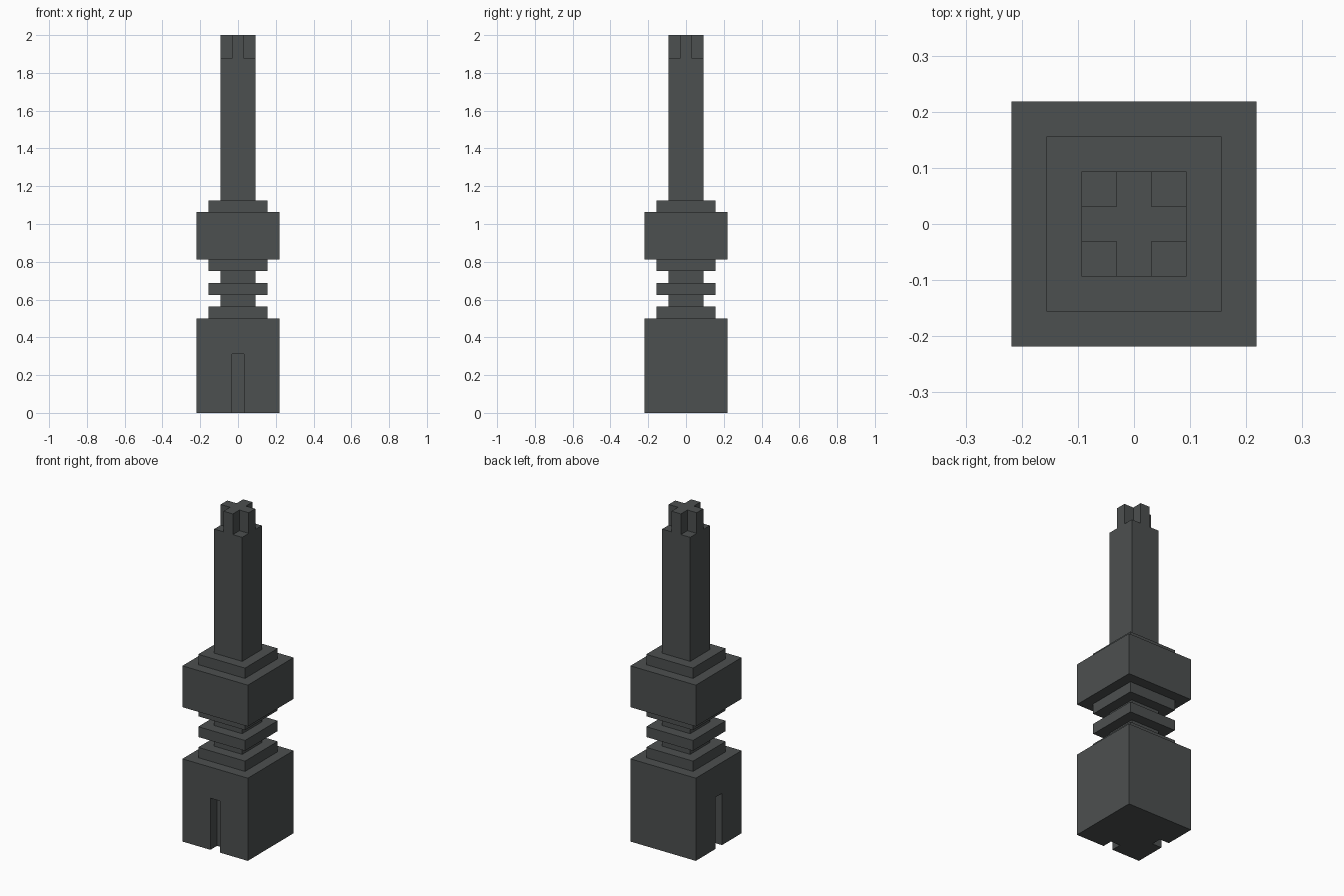
import bpy, bmesh, math

cube = bpy.data.objects.get("Cube")
if cube:
    bpy.data.objects.remove(cube, do_unlink=True)

U = 1 / 32                                # all sizes are multiples of this unit
WIDE, MID, THIN, ARM = 7 * U, 5 * U, 3 * U, U   # half widths

# Material
metal = bpy.data.materials.new("dark grey metal")
metal.use_nodes = True
colour = (0.073, 0.080, 0.080, 1)
metal.diffuse_color = colour
bsdf = next(n for n in metal.node_tree.nodes if n.type == 'BSDF_PRINCIPLED')
bsdf.inputs["Base Color"].default_value = colour


def finish(name, bm):
    bmesh.ops.recalc_face_normals(bm, faces=bm.faces)
    mesh = bpy.data.meshes.new(name)
    bm.to_mesh(mesh)
    bm.free()
    mesh.materials.append(metal)
    obj = bpy.data.objects.new(name, mesh)
    bpy.context.collection.objects.link(obj)
    return obj


def square_turned(name, profile):
    """Closed solid with a square section; profile is (half width, z) from bottom to top."""
    bm = bmesh.new()
    rings = [[bm.verts.new((sx * w, sy * w, z))
              for sx, sy in ((-1, -1), (1, -1), (1, 1), (-1, 1))] for w, z in profile]
    for low, high in zip(rings, rings[1:]):
        for i in range(4):
            j = (i + 1) % 4
            bm.faces.new((low[i], low[j], high[j], high[i]))
    bm.faces.new(rings[0][::-1])
    bm.faces.new(rings[-1])
    return finish(name, bm)


def extruded(name, outline, z0, z1):
    """Solid made by raising a flat outline from z0 to z1."""
    bm = bmesh.new()
    face = bm.faces.new([bm.verts.new((x, y, z0)) for x, y in outline])
    top = bmesh.ops.extrude_face_region(bm, geom=[face])["geom"]
    bmesh.ops.translate(bm, vec=(0, 0, z1 - z0),
                        verts=[v for v in top if isinstance(v, bmesh.types.BMVert)])
    return finish(name, bm)


def stepped(steps, z):
    """Profile of stacked square steps given as (half width, height)."""
    points = []
    for width, height in steps:
        points += [(width, z), (width, z + height)]
        z += height
    return points


# Base: foot with a slot in the front and one in the right-hand side (-x), solid cap above
slot_top, slot_in = 10 * U, WIDE - 2 * U
foot_outline = [
    (-WIDE, -WIDE), (-ARM, -WIDE), (-ARM, -slot_in), (ARM, -slot_in), (ARM, -WIDE),
    (WIDE, -WIDE), (WIDE, WIDE), (-WIDE, WIDE),
    (-WIDE, ARM), (-slot_in, ARM), (-slot_in, -ARM), (-WIDE, -ARM)]
extruded("base_foot", foot_outline, 0, slot_top)
square_turned("base_cap", stepped([(WIDE, 16 * U - slot_top)], slot_top))

# Ringed neck between base and collar
square_turned("ringed_neck", stepped(
    [(MID, 2 * U), (THIN, 2 * U), (MID, 2 * U), (THIN, 2 * U), (MID, 2 * U)], 16 * U))

# Collar block with a step on top
square_turned("collar", stepped([(WIDE, 8 * U), (MID, 2 * U)], 26 * U))

# Long shaft
square_turned("shaft", stepped([(THIN, 24 * U)], 36 * U))

# Cross-shaped tip: one arm turned four times
arm = [(THIN, -ARM), (THIN, ARM), (ARM, ARM)]
cross = []
for _ in range(4):
    cross += arm
    arm = [(-y, x) for x, y in arm]
extruded("cross_tip", cross, 60 * U, 64 * U)
